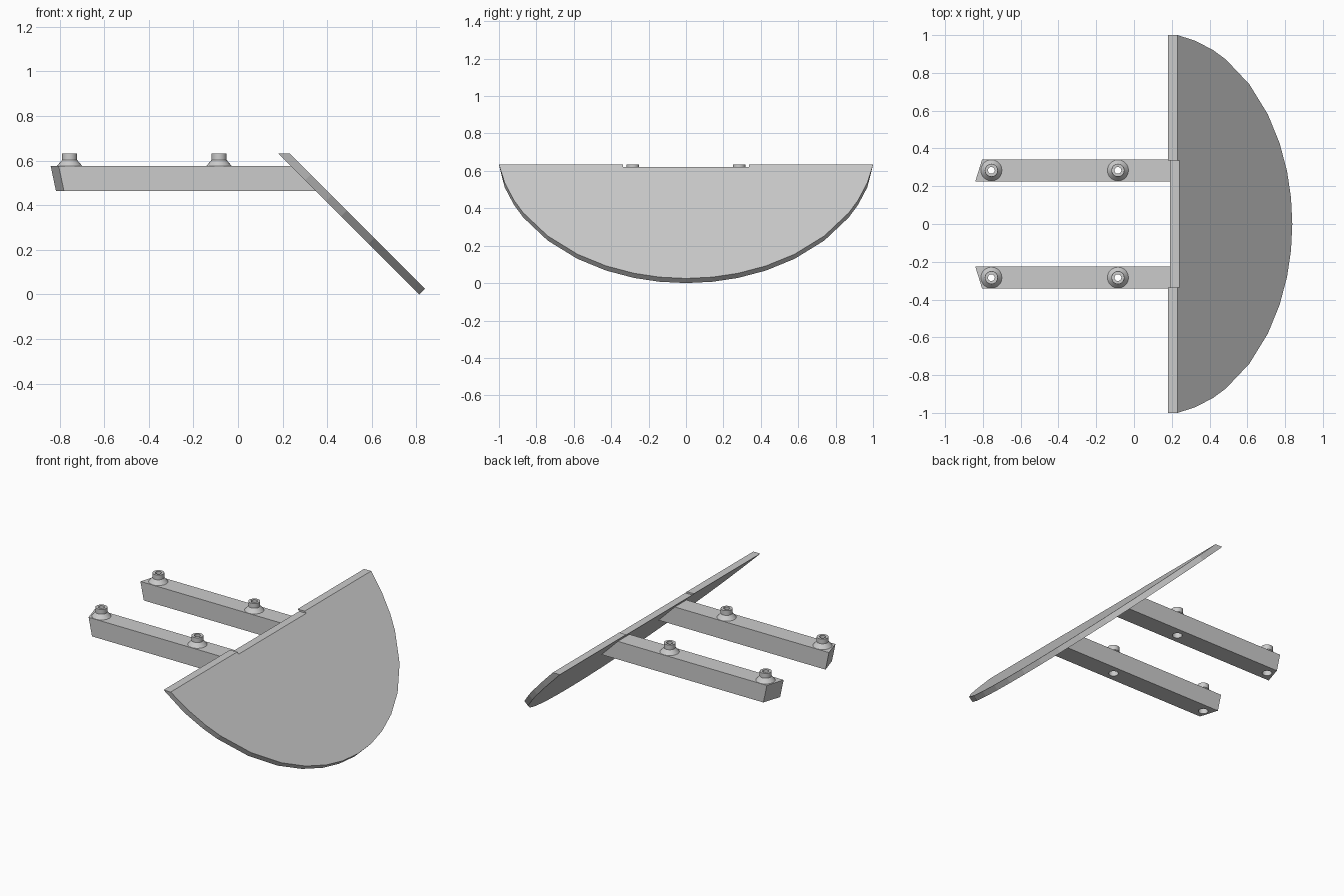
import bpy, bmesh, math
from mathutils import Vector

if "Cube" in bpy.data.objects:
    bpy.data.objects.remove(bpy.data.objects["Cube"], do_unlink=True)

grey = bpy.data.materials.new("plain grey")
grey.use_nodes = True
colour = (0.6, 0.6, 0.6, 1)
grey.diffuse_color = colour
grey.node_tree.nodes["Principled BSDF"].inputs["Base Color"].default_value = colour


def finish(name, bm):
    """Turn a bmesh into a named object with outward faces."""
    bmesh.ops.recalc_face_normals(bm, faces=bm.faces)
    mesh = bpy.data.meshes.new(name)
    bm.to_mesh(mesh)
    bm.free()
    mesh.materials.append(grey)
    obj = bpy.data.objects.new(name, mesh)
    bpy.context.collection.objects.link(obj)
    return obj


def activate(obj):
    bpy.ops.object.select_all(action='DESELECT')
    obj.select_set(True)
    bpy.context.view_layer.objects.active = obj


def prism(bm, front, back):
    """Close two matching outlines into a solid."""
    a = [bm.verts.new(p) for p in front]
    b = [bm.verts.new(p) for p in back]
    bm.faces.new(a)
    bm.faces.new(b[::-1])
    for i in range(len(a)):
        j = (i + 1) % len(a)
        bm.faces.new((a[i], b[i], b[j], a[j]))


# Sloping plate: circular segment with a shallow notch along its level top edge
RADIUS, CENTRE, THICK = 1.011, -0.151, 0.035
TOP_X, TOP_Z = 0.23, 0.633
half = [73.6, 65.5, 59.4, 47, 35, 25, 16, 8]
angles = half + [0] + [-a for a in reversed(half)]
outline = [(1, 0)]
for a in angles:
    t = math.radians(a)
    outline.append((RADIUS * math.sin(t), CENTRE + RADIUS * math.cos(t)))
outline += [(-1, 0), (-0.337, 0), (-0.337, 0.0155), (0.337, 0.0155), (0.337, 0)]
slope = Vector((1, 0, -1)).normalized()
normal = Vector((1, 0, 1)).normalized()


def on_plate(y, d, depth):
    return Vector((TOP_X, y, TOP_Z)) + slope * d - normal * depth


bm = bmesh.new()
prism(bm, [on_plate(y, d, 0) for y, d in outline],
      [on_plate(y, d - THICK if d < 0.02 else d, THICK) for y, d in outline])
finish("sloping_plate", bm)

# Mounting arms with mitred ends, bolt holes and hollow collars
ARM_Y, HALF_W, LOW, HIGH = 0.284, 0.058, 0.463, 0.577
BOLT_X = (-0.755, -0.085)
COLLAR = [(0.018, HIGH), (0.056, HIGH), (0.034, 0.603), (0.034, TOP_Z), (0.018, TOP_Z)]
SIDES = 20


def make_arm(name, side):
    bm = bmesh.new()
    bmesh.ops.create_cube(bm, size=2)
    for v in bm.verts:
        outer, top, plate_end = v.co.y > 0, v.co.z > 0, v.co.x > 0
        z = HIGH if top else LOW
        if plate_end:
            x = TOP_X - 0.05 + TOP_Z - z
        else:
            x = -0.84 + (0.036 if outer else 0) + (0 if top else 0.024)
        v.co = (x, side * (ARM_Y + (HALF_W if outer else -HALF_W)), z)
    arm = finish(name, bm)

    bm = bmesh.new()
    for x in BOLT_X:
        ring = [(x + 0.028 * math.cos(k * math.tau / SIDES),
                 side * ARM_Y + 0.028 * math.sin(k * math.tau / SIDES)) for k in range(SIDES)]
        prism(bm, [(px, py, LOW - 0.1) for px, py in ring],
              [(px, py, HIGH + 0.1) for px, py in ring])
    cutter = finish("hole_cutter", bm)
    cutter.hide_render = True
    mod = arm.modifiers.new("holes", 'BOOLEAN')
    mod.operation, mod.solver, mod.object = 'DIFFERENCE', 'EXACT', cutter
    activate(arm)
    bpy.ops.object.modifier_apply(modifier=mod.name)
    bpy.data.objects.remove(cutter, do_unlink=True)
    bpy.ops.object.shade_smooth_by_angle(angle=math.radians(25))


def make_collar(name, x, y):
    bm = bmesh.new()
    rings = []
    for k in range(SIDES):
        a = k * math.tau / SIDES
        rings.append([bm.verts.new((x + r * math.cos(a), y + r * math.sin(a), z))
                      for r, z in COLLAR])
    n = len(COLLAR)
    for k in range(SIDES):
        p, q = rings[k], rings[(k + 1) % SIDES]
        for i in range(n):
            j = (i + 1) % n
            bm.faces.new((p[i], q[i], q[j], p[j]))
    activate(finish(name, bm))
    bpy.ops.object.shade_smooth_by_angle(angle=math.radians(25))


for label, side in (("back", 1), ("front", -1)):
    make_arm(label + "_arm", side)
    for place, x in zip(("outer", "inner"), BOLT_X):
        make_collar(f"{label}_{place}_collar", x, side * ARM_Y)
